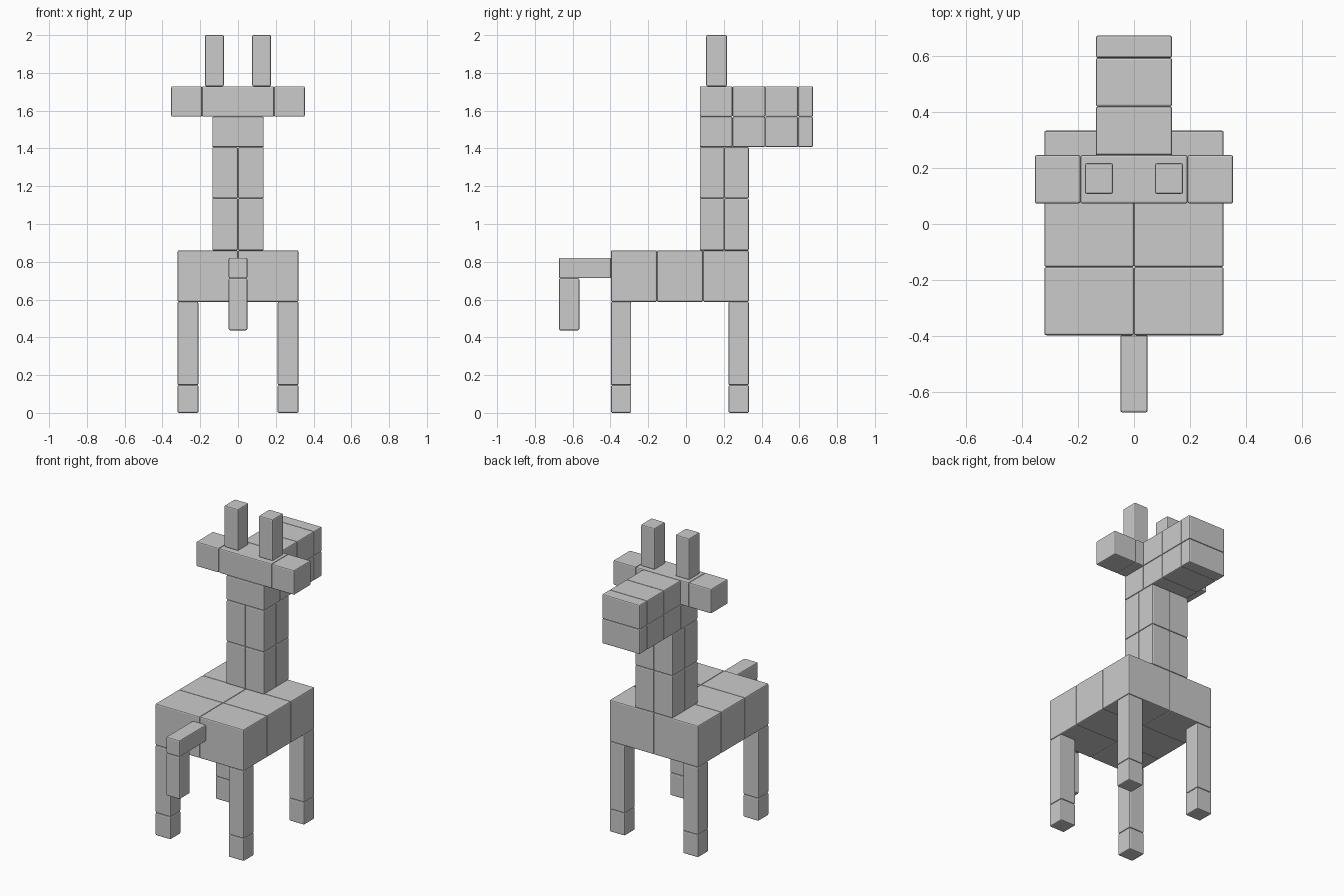
import bpy

if "Cube" in bpy.data.objects:
    bpy.data.objects.remove(bpy.data.objects["Cube"])

BEVEL = 0.007


def box(name, xs, ys, zs):
    """Softly bevelled block between the given (min, max) pairs."""
    centre = [(a + b) / 2 for a, b in (xs, ys, zs)]
    size = [b - a for a, b in (xs, ys, zs)]
    bpy.ops.mesh.primitive_cube_add(size=1, location=centre)
    ob = bpy.context.object
    ob.name = name
    ob.scale = size
    bpy.ops.object.transform_apply(location=False, rotation=False, scale=True)
    mod = ob.modifiers.new("soft_edges", "BEVEL")
    mod.width = BEVEL
    mod.segments = 2
    return ob


def spans(cuts):
    return list(zip(cuts[:-1], cuts[1:]))


def grid(name, xcuts, ycuts, zcuts):
    """Stack of blocks filling the spaces between the cut positions."""
    for xs in spans(xcuts):
        for ys in spans(ycuts):
            for zs in spans(zcuts):
                box(name, xs, ys, zs)


# Legs with feet
for xs in ((-0.32, -0.21), (0.21, 0.32)):
    for end, ys in (("rear", (-0.397, -0.29)), ("fore", (0.225, 0.333))):
        box(end + "_foot", xs, ys, (0, 0.147))
        box(end + "_leg", xs, ys, (0.147, 0.588))

# Body and neck
grid("body_block", (-0.32, 0, 0.32), (-0.397, -0.154, 0.09, 0.333), (0.588, 0.86))
grid("neck_block", (-0.136, 0, 0.136), (0.073, 0.203, 0.333), (0.86, 1.136, 1.407))

# Head: jaw row, upper muzzle row and wide crown
muzzle = (0.246, 0.419, 0.593, 0.672)
grid("jaw_block", (-0.136, 0.136), (0.073,) + muzzle, (1.407, 1.568))
grid("muzzle_block", (-0.136, 0.136), muzzle, (1.568, 1.729))
box("crown", (-0.191, 0.191), (0.073, 0.246), (1.568, 1.729))

# Ears and horns
for side, s in (("left", -1), ("right", 1)):
    box(side + "_ear", sorted((s * 0.191, s * 0.354)), (0.073, 0.246), (1.568, 1.729))
    box(side + "_horn", sorted((s * 0.075, s * 0.175)), (0.107, 0.217), (1.729, 2.0))

# Tail
box("tail_base", (-0.049, 0.049), (-0.672, -0.397), (0.713, 0.821))
box("tail_tip", (-0.049, 0.049), (-0.672, -0.565), (0.437, 0.713))
